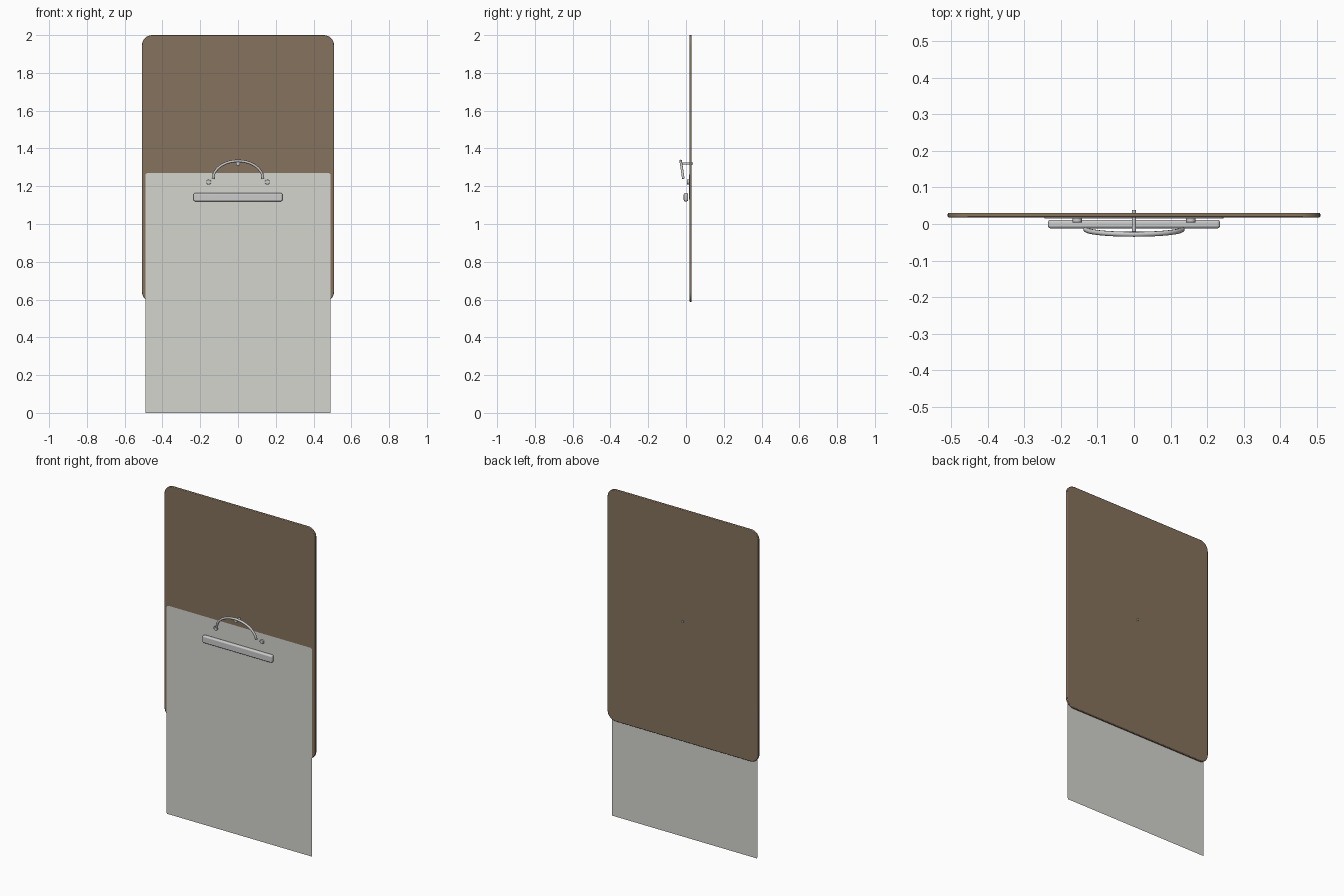
import bpy, bmesh, math
from mathutils import Matrix

if "Cube" in bpy.data.objects:
    bpy.data.objects.remove(bpy.data.objects["Cube"])


def material(name, color):
    m = bpy.data.materials.new(name)
    m.diffuse_color = (*color, 1)
    m.use_nodes = True
    m.node_tree.nodes["Principled BSDF"].inputs["Base Color"].default_value = m.diffuse_color
    return m


BROWN = material("brown_board", (0.24, 0.17, 0.11))
PAPER = material("paper", (0.66, 0.66, 0.62))


def finish(bm, name, mat=None, bevel=0, segments=2):
    me = bpy.data.meshes.new(name)
    bmesh.ops.recalc_face_normals(bm, faces=bm.faces)
    bm.to_mesh(me)
    bm.free()
    ob = bpy.data.objects.new(name, me)
    bpy.context.collection.objects.link(ob)
    if mat:
        me.materials.append(mat)
    if bevel:
        b = ob.modifiers.new("bevel", 'BEVEL')
        b.width, b.segments = bevel, segments
        b.limit_method, b.angle_limit = 'ANGLE', math.radians(40)
    bpy.ops.object.select_all(action='DESELECT')
    ob.select_set(True)
    bpy.context.view_layer.objects.active = ob
    bpy.ops.object.shade_smooth_by_angle(angle=math.radians(35))
    return ob


def sheet(name, hx, z0, z1, radii, y0, y1=None, steps=8, **kw):
    """Upright rounded rectangle; radii = (top right, top left, bottom left, bottom right)."""
    bm = bmesh.new()
    corners = [(1, z1, -1), (-1, z1, -1), (-1, z0, 1), (1, z0, 1)]
    vs = []
    for i, ((sx, z, sz), r) in enumerate(zip(corners, radii)):
        n = steps if r else 0
        for k in range(n + 1):
            a = math.radians(90 * i + 90 * k / max(n, 1))
            vs.append(bm.verts.new((sx * (hx - r) + r * math.cos(a), y0,
                                    z + sz * r + r * math.sin(a))))
    face = bm.faces.new(vs)
    if y1 is not None:
        ext = bmesh.ops.extrude_face_region(bm, geom=[face])
        moved = [v for v in ext["geom"] if isinstance(v, bmesh.types.BMVert)]
        bmesh.ops.translate(bm, vec=(0, y1 - y0, 0), verts=moved)
    return finish(bm, name, **kw)


def pin(name, x, z, r, y0, y1, sides=16, bevel=0):
    """Round part lying along y."""
    bm = bmesh.new()
    mat = Matrix.Translation((x, (y0 + y1) / 2, z)) @ Matrix.Rotation(math.pi / 2, 4, 'X')
    bmesh.ops.create_cone(bm, cap_ends=True, segments=sides, radius1=r, radius2=r,
                          depth=y1 - y0, matrix=mat)
    return finish(bm, name, bevel=bevel)


# Backing board and the loose paper hanging below it
sheet("board", 0.509, 0.588, 2.0, [0.055] * 4, 0.018, 0.030, mat=BROWN, bevel=0.003)
sheet("paper_sheet", 0.49, 0.004, 1.27, (0.012, 0.012, 0, 0.01), 0.0125, steps=3, mat=PAPER)
sheet("paper_underlay", 0.49, 0.0, 1.27, (0.012, 0.012, 0, 0), 0.0145, steps=3, mat=PAPER)

# Clip base plate, tucked behind the paper
sheet("clip_plate", 0.245, 1.13, 1.262, [0.01] * 4, 0.0150, 0.0182, steps=3)

# Clamping bar
sheet("clamp_bar", 0.235, 1.12, 1.164, [0.008] * 4, -0.012, 0.0115, steps=3,
      bevel=0.007, segments=3)

# Rivets on either side
for side, x in (("left", -0.155), ("right", 0.155)):
    pin("rivet_" + side, x, 1.222, 0.013, 0.004, 0.017, sides=12, bevel=0.002)

# Centre pin through the board with a head at the front and a nub behind
pin("centre_pin", 0, 1.32, 0.006, -0.025, 0.038)
pin("centre_pin_head", 0, 1.32, 0.012, -0.026, -0.020, bevel=0.002)

# Arched wire handle, leaning forward at the top
curve = bpy.data.curves.new("wire_handle", 'CURVE')
curve.dimensions = '3D'
curve.bevel_depth, curve.bevel_resolution, curve.use_fill_caps = 0.007, 2, True
n = 32
spline = curve.splines.new('POLY')
spline.points.add(n)
for k, p in enumerate(spline.points):
    a = math.pi * k / n
    s = math.sin(a)
    p.co = (-0.132 * math.cos(a), -0.014 - 0.014 * s, 1.24 + 0.094 * s, 1)
handle = bpy.data.objects.new("wire_handle", curve)
bpy.context.collection.objects.link(handle)
